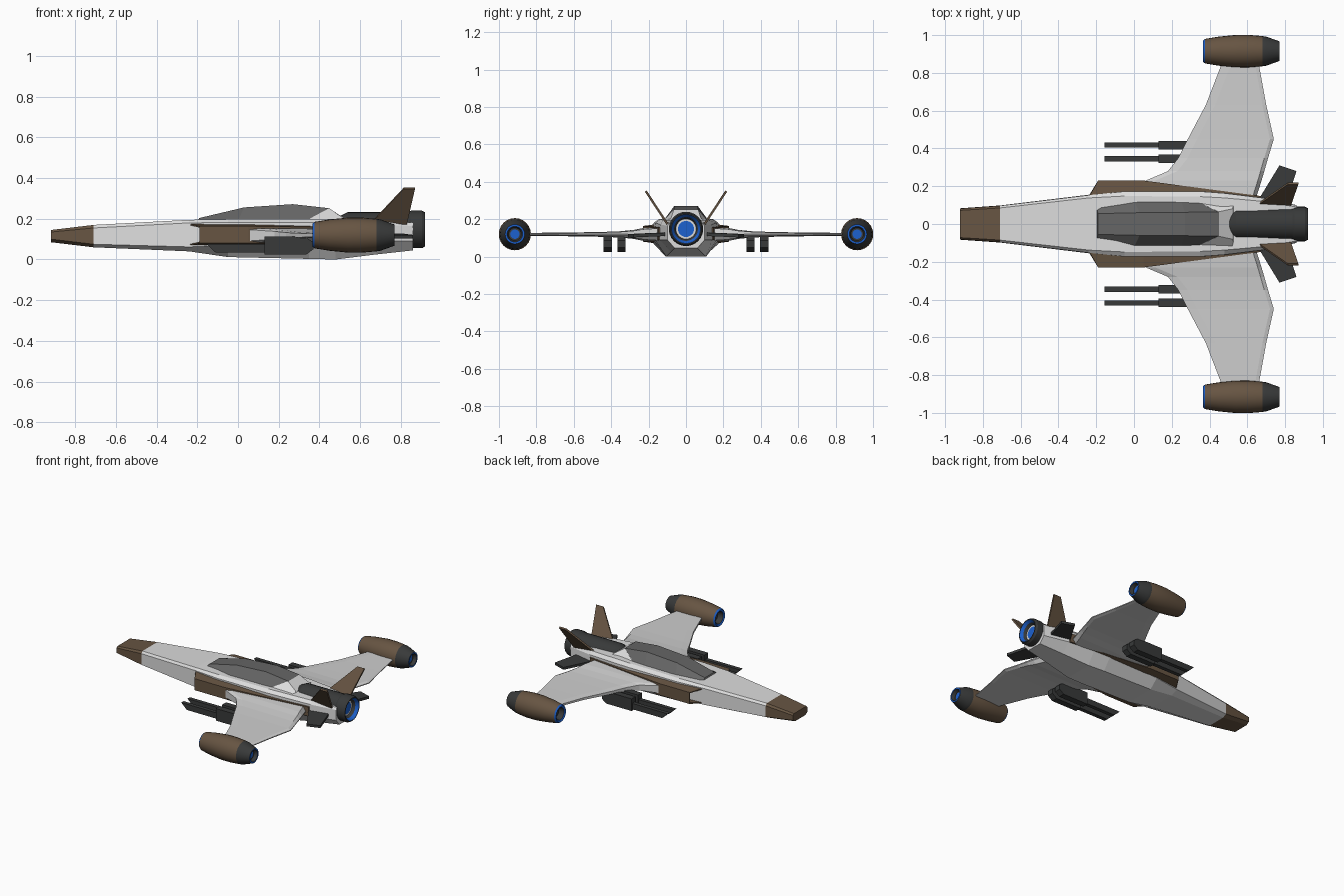
import bpy, bmesh, math

if "Cube" in bpy.data.objects:
    bpy.data.objects.remove(bpy.data.objects["Cube"])

def mat(name, *c):
    m = bpy.data.materials.new(name)
    m.diffuse_color = (*c, 1)
    m.use_nodes = True
    m.node_tree.nodes["Principled BSDF"].inputs["Base Color"].default_value = m.diffuse_color
    return m

WHITE = mat("hull white", .72, .72, .72)
WING = mat("wing grey", .62, .62, .62)
BROWN = mat("brown trim", .135, .09, .055)
DARK = mat("dark metal", .04, .042, .042)
GLASS = mat("canopy grey", .13, .13, .13)
BLUE = mat("engine blue", .012, .12, .62)

def finish(name, bm, mats, mirror=False, thick=0, smooth=None, offset=0):
    """Turn a bmesh into an object, optionally thickened and mirrored across y."""
    bmesh.ops.recalc_face_normals(bm, faces=bm.faces)
    me = bpy.data.meshes.new(name)
    bm.to_mesh(me)
    bm.free()
    ob = bpy.data.objects.new(name, me)
    bpy.context.collection.objects.link(ob)
    for m in mats:
        me.materials.append(m)
    if thick:
        s = ob.modifiers.new("thickness", 'SOLIDIFY')
        s.thickness, s.offset = thick, offset
    if mirror:
        m = ob.modifiers.new("mirror", 'MIRROR')
        m.use_axis = (False, True, False)
        m.use_clip = False
        m.use_mirror_merge = False
    if smooth:
        bpy.ops.object.select_all(action='DESELECT')
        ob.select_set(True)
        bpy.context.view_layer.objects.active = ob
        bpy.ops.object.shade_smooth_by_angle(angle=math.radians(smooth))
    return ob

def loft(rings, cap_start=True, cap_end=True):
    """Skin a list of equal-length closed rings; faces get the band number as tag."""
    bm = bmesh.new()
    vs = [[bm.verts.new(p) for p in r] for r in rings]
    n = len(rings[0])
    bands = []
    for a, b in zip(vs, vs[1:]):
        bands.append([bm.faces.new((a[i], a[(i+1) % n], b[(i+1) % n], b[i])) for i in range(n)])
    if cap_start:
        bands[0].append(bm.faces.new(vs[0]))
    if cap_end:
        bands[-1].append(bm.faces.new(vs[-1]))
    return bm, bands

def lathe(name, profile, y, z, mats, idx, mirror=False, n=24):
    """Revolve (x, radius) points about the x axis; idx gives material per band."""
    rings = [[(x, y + max(r, .0005)*math.cos(2*math.pi*i/n), z + max(r, .0005)*math.sin(2*math.pi*i/n))
              for i in range(n)] for x, r in profile]
    bm, bands = loft(rings)
    for band, k in zip(bands, idx):
        for f in band:
            f.material_index = k
    return finish(name, bm, mats, mirror, smooth=25)

def plate(name, pts, thick, m):
    bm = bmesh.new()
    bm.faces.new([bm.verts.new(p) for p in pts])
    return finish(name, bm, [m], True, thick)

# Fuselage: octagonal sections, first band is the brown nose
# x, side, bottom and top half widths, bottom, lower side, upper side, top heights
sections = [
    (-.92, .083, .06, .072, .085, .10, .135, .145),
    (-.71, .098, .07, .085, .06, .075, .155, .17),
    (-.24, .155, .10, .138, .04, .062, .18, .195),
    (-.05, .175, .11, .148, .012, .07, .182, .198),
    (.35, .175, .11, .145, .003, .09, .182, .20),
    (.48, .165, .105, .138, 0, .09, .18, .20),
    (.68, .14, .08, .12, .025, .09, .172, .195),
    (.86, .10, .06, .09, .045, .09, .165, .18)]
rings = []
for x, w, wb, wt, zb, z1, z2, zt in sections:
    half = [(wb, zb), (w, z1), (w*.985, z2), (wt, zt)]
    rings.append([(x, y, z) for y, z in half] + [(x, -y, z) for y, z in reversed(half)])
bm, bands = loft(rings)
for f in bands[0]:
    f.material_index = 1
finish("fuselage", bm, [WHITE, BROWN])

# Canopy and the fairing behind it: trapezoid sections with slanted ends
def hood(name, secs, m):
    bm, _ = loft([[(xb, wb, zb), (xt, wt, zt), (xt, -wt, zt), (xb, -wb, zb)]
                  for xb, wb, zb, xt, wt, zt in secs])
    finish(name, bm, [m])

hood("canopy", [(-.20, .09, .188, -.19, .055, .204), (.0, .122, .19, .03, .06, .256),
                (.25, .122, .19, .27, .062, .272), (.34, .118, .19, .45, .064, .252)], GLASS)
hood("canopy_fairing", [(.33, .119, .189, .448, .065, .252), (.54, .13, .185, .52, .08, .205)], WHITE)

# Side intakes: open tubes with a slanted mouth
def duct(xi, yi, xo, yo, zb, zt, inset):
    return [(xi, yi, zb), (xo, yo, zb + inset), (xo, yo, zt - inset), (xi, yi, zt)]

bm, _ = loft([duct(-.24, .14, -.19, .23, .068, .176, .012),
              duct(.05, .14, .05, .23, .068, .176, .012),
              duct(.69, .10, .67, .148, .08, .165, .01)], cap_start=False)
finish("side_intakes", bm, [BROWN], True, .01, offset=-1)

# Wings: stations of y, leading x, trailing x, half thickness
rings = []
for y, a, b, t in [(.15, .04, .65, .04), (.229, .06, .675, .034), (.28, .18, .69, .024),
                   (.35, .235, .71, .017), (.45, .285, .74, .013), (.63, .38, .70, .010),
                   (.85, .465, .66, .008)]:
    c = b - .02
    zc = .119
    rings.append([(a, y, zc - t*.8), (a, y, zc + t*.8), (a + .05, y, zc + t), (c, y, zc + t*.8),
                  (b, y, zc + .003), (b, y, zc - .003), (c, y, zc - t*.8), (a + .05, y, zc - t)])
bm, _ = loft(rings)
finish("wings", bm, [WING], True)

# Wingtip engine pods
lathe("wingtip_pods",
      [(.41, 0), (.41, .036), (.372, .044), (.366, .057), (.376, .065), (.45, .077), (.54, .086),
       (.61, .086), (.68, .08), (.70, .077), (.77, .052), (.77, .042), (.745, .034), (.745, .025), (.745, 0)],
      .915, .12, [BROWN, DARK, BLUE], [1, 1, 2, 2, 0, 0, 0, 0, 1, 1, 2, 1, 1, 2], True)

# Main engine with blue nozzle rings
lathe("main_engine",
      [(.475, 0), (.48, .035), (.50, .065), (.54, .085), (.84, .086), (.85, .092), (.905, .092),
       (.92, .084), (.92, .078), (.90, .064), (.88, .054), (.88, .043), (.88, 0)],
      0, .148, [DARK, BLUE, WHITE], [0, 0, 0, 0, 0, 0, 0, 0, 1, 0, 2, 1])

# V tail and lower stabilisers
plate("tail_fins", [(.65, .10, .175), (.815, .215, .35), (.87, .215, .35), (.83, .10, .175)], .012, BROWN)
plate("lower_stabilisers", [(.66, .13, .12), (.77, .31, .112), (.86, .28, .112), (.80, .09, .12)], .018, DARK)

# Guns: side profile (x, z) extruded across y
def slab(name, prof, y, w):
    bm, _ = loft([[(x, y + s*w/2, z) for x, z in prof] for s in (-1, 1)])
    finish(name, bm, [DARK], True)

for i, y in enumerate((.345, .418)):
    slab(f"gun_barrel_{i+1}", [(-.155, .076), (-.11, .034), (.2, .034), (.2, .076)], y, .028)
    slab(f"gun_body_{i+1}", [(.13, .07), (.13, .024), (.335, .024), (.37, .05), (.37, .085),
                             (.33, .112), (.13, .112)], y, .045)
